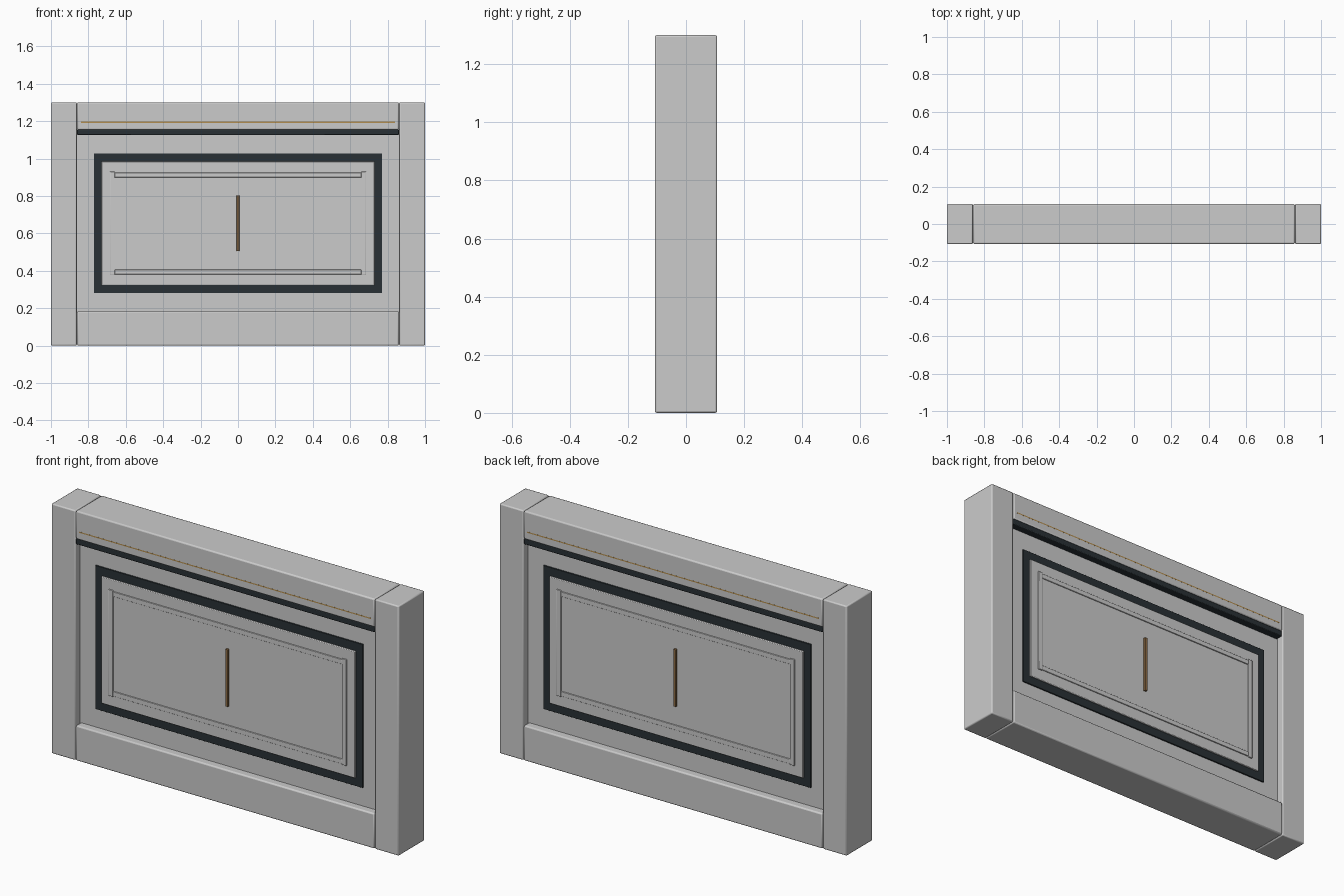
import bpy, bmesh

if "Cube" in bpy.data.objects:
    bpy.data.objects.remove(bpy.data.objects["Cube"])


def material(name, rgb):
    m = bpy.data.materials.new(name)
    m.diffuse_color = (*rgb, 1)
    m.use_nodes = True
    m.node_tree.nodes["Principled BSDF"].inputs["Base Color"].default_value = m.diffuse_color
    return m


DARK = material("dark_slate", (0.022, 0.03, 0.035))
BRONZE = material("bronze", (0.27, 0.15, 0.06))
GOLD = material("gold", (0.45, 0.27, 0.08))


def finish(name, bm, bevel, mat, mirror):
    """Turn a bmesh into an object, optionally mirrored across x / y."""
    me = bpy.data.meshes.new(name)
    bmesh.ops.recalc_face_normals(bm, faces=bm.faces)
    bm.to_mesh(me)
    bm.free()
    ob = bpy.data.objects.new(name, me)
    bpy.context.collection.objects.link(ob)
    if mat:
        me.materials.append(mat)
    if bevel:
        b = ob.modifiers.new("edge", 'BEVEL')
        b.width, b.segments = bevel, 2
    if mirror:
        m = ob.modifiers.new("mirror", 'MIRROR')
        m.use_axis = ['X' in mirror, 'Y' in mirror, False]
    return ob


def add_box(bm, x0, x1, y0, y1, z0, z1):
    vs = bmesh.ops.create_cube(bm, size=1)['verts']
    for v in vs:
        v.co = ((x0 + x1) / 2 + v.co.x * (x1 - x0),
                (y0 + y1) / 2 + v.co.y * (y1 - y0),
                (z0 + z1) / 2 + v.co.z * (z1 - z0))


def box(name, x0, x1, y0, y1, z0, z1, bevel=0.0, mat=None, mirror=''):
    bm = bmesh.new()
    add_box(bm, x0, x1, y0, y1, z0, z1)
    return finish(name, bm, bevel, mat, mirror)


def frame(name, hx, z0, z1, w, y0, y1, bevel=0.0, mat=None):
    """Mitred rectangular frame on the front, mirrored to the back."""
    bm = bmesh.new()
    rings = []
    for y in (y0, y1):
        for i in (0, w):
            a, lo, hi = hx - i, z0 + i, z1 - i
            rings.append([bm.verts.new((x, y, z)) for x, z in
                          ((-a, lo), (a, lo), (a, hi), (-a, hi))])
    fo, fi, bo, bi = rings
    for r, s in ((fo, fi), (fi, bi), (bi, bo), (bo, fo)):
        for k in range(4):
            n = (k + 1) % 4
            bm.faces.new((r[k], r[n], s[n], s[k]))
    return finish(name, bm, bevel, mat, 'Y')


D = 0.107   # half depth of the wall
# Structural posts and rails
box("end_post", 0.862, 1.0, -D, D, 0, 1.3, 0.006, mirror='X')
box("bottom_rail", -0.86, 0.86, -D, D, 0, 0.183, 0.007)
box("top_rail", -0.86, 0.86, -D, D, 1.153, 1.3, 0.007)

# Recessed core panel
box("core_panel", -0.865, 0.865, -0.067, 0.067, 0.15, 1.2)

# Dark strip under the top rail and thin inlaid gold line
box("shadow_strip", -0.86, 0.86, -0.105, -0.06, 1.125, 1.155, 0.004, DARK, 'Y')
box("gold_inlay", -0.84, 0.84, -D - 0.0003, -0.1, 1.191, 1.197, 0, GOLD, 'Y')

# Dark frame around the raised field
frame("dark_frame", 0.77, 0.28, 1.027, 0.045, -0.074, -0.06, 0.001, DARK)
box("raised_field", -0.73, 0.73, -0.082, -0.06, 0.323, 0.983, 0.003, mirror='Y')

# Moulding bars on the raised field
bm = bmesh.new()
for s in (-1, 1):
    add_box(bm, s * 0.672 - 0.0125, s * 0.672 + 0.0125, -0.088, -0.075, 0.377, 0.93)
for z in (0.393, 0.912):
    add_box(bm, -0.66, 0.66, -0.087, -0.075, z - 0.0125, z + 0.0125)
finish("field_moulding", bm, 0.002, None, 'Y')

# Central bronze bar
box("centre_bar", -0.007, 0.007, -0.094, -0.075, 0.505, 0.803, 0.001, BRONZE, 'Y')

for ob in bpy.context.collection.objects:
    ob.select_set(True)
    bpy.context.view_layer.objects.active = ob
bpy.ops.object.shade_smooth_by_angle()
